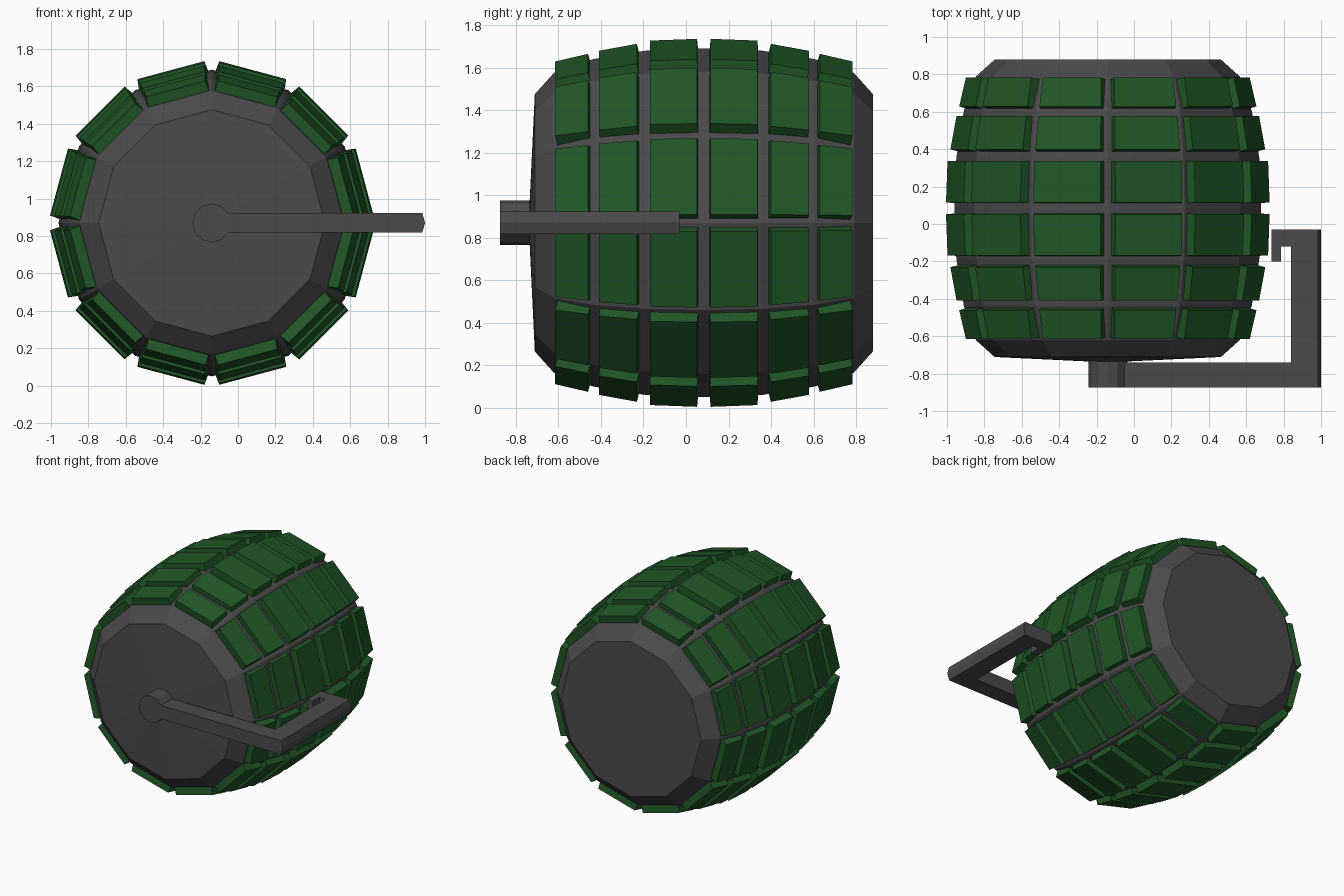
import bpy, bmesh
from math import sin, cos, pi, radians
from mathutils import Vector

if "Cube" in bpy.data.objects:
    bpy.data.objects.remove(bpy.data.objects["Cube"])

CX, CZ, MID = -0.14, 0.87, 0.084   # drum axis (along y) and its middle
SIDES = 12


def material(name, rgb):
    m = bpy.data.materials.new(name)
    m.diffuse_color = (*rgb, 1)
    m.use_nodes = True
    m.node_tree.nodes["Principled BSDF"].inputs["Base Color"].default_value = m.diffuse_color
    return m


GREEN = material("dark_green", (0.015, 0.095, 0.02))
GREY = material("dark_grey", (0.07, 0.07, 0.07))


def finish(bm, name, mat):
    bmesh.ops.recalc_face_normals(bm, faces=bm.faces[:])
    me = bpy.data.meshes.new(name)
    bm.to_mesh(me)
    bm.free()
    me.materials.append(mat)
    ob = bpy.data.objects.new(name, me)
    bpy.context.collection.objects.link(ob)


def lathe(name, profile, tip=None):
    """Flat-sided turned shape around the drum axis; profile is (y, radius)."""
    bm = bmesh.new()
    rings = [[bm.verts.new((CX + r * cos(2 * pi * k / SIDES), y,
                            CZ + r * sin(2 * pi * k / SIDES)))
              for k in range(SIDES)] for y, r in profile]
    for a, b in zip(rings, rings[1:]):
        for k in range(SIDES):
            j = (k + 1) % SIDES
            bm.faces.new((a[k], a[j], b[j], b[k]))
    if tip is None:
        bm.faces.new(rings[0])
    else:
        t = bm.verts.new((CX, tip, CZ))
        for k in range(SIDES):
            bm.faces.new((rings[0][k], rings[0][(k + 1) % SIDES], t))
    bm.faces.new(rings[-1])
    finish(bm, name, GREY)


# Barrel body, bulged, with chamfered ends and a shallow conical front
half = [(0, 0.82), (0.27, 0.81), (0.52, 0.77), (0.705, 0.705), (0.795, 0.605)]
lathe("drum_body", [(MID - y, r) for y, r in reversed(half)]
      + [(MID + y, r) for y, r in half[1:]], tip=-0.74)

# Axle hub
lathe("axle_hub", [(-0.875, 0.104), (-0.72, 0.104)])

# Tread pads: (inner offset, its height, outer offset, its height) from the middle
rows = [(0.032, 0.846, 0.253, 0.838),
        (0.315, 0.823, 0.494, 0.791),
        (0.545, 0.777, 0.699, 0.742)]
for i, (y0, d0, y1, d1) in enumerate(rows):
    for side, label in ((-1, "front"), (1, "back")):
        bm = bmesh.new()
        n = Vector((d0 - d1, y1 - y0)).normalized()
        for k in range(SIDES):
            a = radians(15 + 30 * k)

            def vert(y, d, s, sink, grow):
                w = 0.219 * d + grow
                y, d = y - n.x * sink, d - n.y * sink
                return bm.verts.new((CX + d * cos(a) - s * w * sin(a),
                                     MID + side * y,
                                     CZ + d * sin(a) + s * w * cos(a)))

            layers = []
            for sink, g in ((0, 0), (0.075, 0.008)):
                layers.append([vert(y0 - g / 2, d0, -1, sink, g),
                               vert(y1 + g / 2, d1, -1, sink, g),
                               vert(y1 + g / 2, d1, 1, sink, g),
                               vert(y0 - g / 2, d0, 1, sink, g)])
            top, base = layers
            bm.faces.new(top)
            bm.faces.new(base)
            for p in range(4):
                q = (p + 1) % 4
                bm.faces.new((top[p], top[q], base[q], base[p]))
        finish(bm, f"tread_pads_{label}_{i + 1}", GREEN)

# Bent mounting arm with a hooked end and a slightly ridged outer edge
outline = [(-0.14, -0.875), (1.0, -0.875), (1.0, -0.03), (0.735, -0.03),
           (0.735, -0.2), (0.787, -0.2), (0.787, -0.12), (0.84, -0.12),
           (0.84, -0.74), (-0.14, -0.74)]
bm = bmesh.new()
layers = []
for z, outer in ((0.818, 0.985), (0.871, 1.0), (0.924, 0.985)):
    layers.append([bm.verts.new((min(x, outer), y, z)) for x, y in outline])
for a, b in zip(layers, layers[1:]):
    for p in range(len(outline)):
        q = (p + 1) % len(outline)
        bm.faces.new((a[p], a[q], b[q], b[p]))
bm.faces.new(layers[0])
bm.faces.new(layers[-1])
finish(bm, "mounting_arm", GREY)
